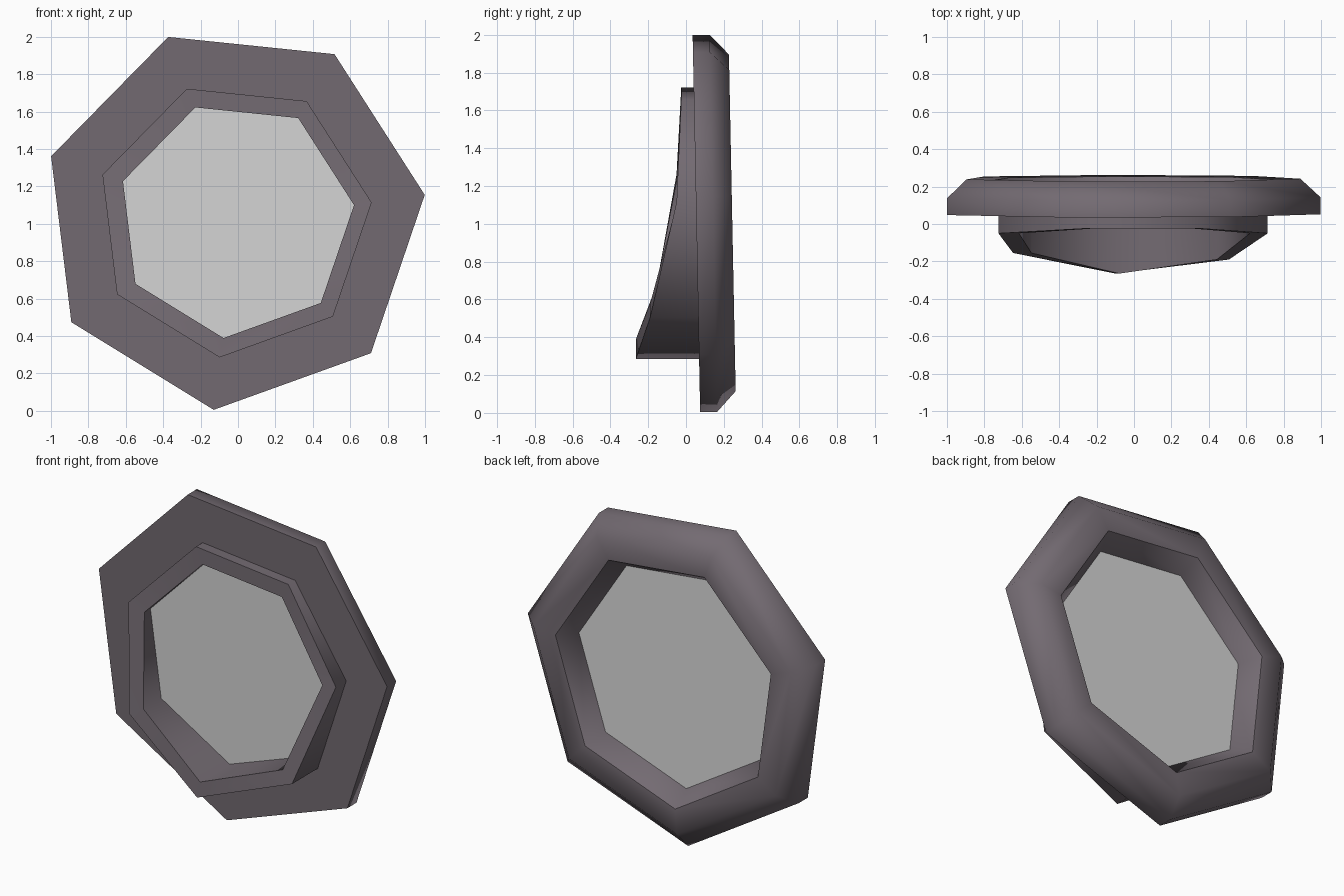
import bpy, bmesh, math

if "Cube" in bpy.data.objects:
    bpy.data.objects.remove(bpy.data.objects["Cube"])

N = 7
START = math.radians(-95.9)


def material(name, col):
    m = bpy.data.materials.new(name)
    m.diffuse_color = (*col, 1)
    m.use_nodes = True
    m.node_tree.nodes["Principled BSDF"].inputs["Base Color"].default_value = m.diffuse_color
    return m


FRAME = material("grey plum frame", (0.172, 0.146, 0.168))
GLASS = material("pale grey glass", (0.68, 0.68, 0.68))


def corner(k, r, cx, cz, depth=0.0, y=None):
    """Heptagon corner; depth is measured from the slightly tilted wall plane."""
    a = START + k * math.tau / N
    x, z = cx + r * math.cos(a), cz + r * math.sin(a)
    return (x, 0.075 - 0.02 * z + depth if y is None else y, z)


def finish(name, bm, mat):
    bmesh.ops.recalc_face_normals(bm, faces=bm.faces)
    me = bpy.data.meshes.new(name)
    bm.to_mesh(me)
    bm.free()
    me.materials.append(mat)
    ob = bpy.data.objects.new(name, me)
    bpy.context.collection.objects.link(ob)
    bpy.ops.object.select_all(action='DESELECT')
    ob.select_set(True)
    bpy.context.view_layer.objects.active = ob
    bpy.ops.object.shade_smooth_by_angle(angle=math.radians(56))
    return ob


def sweep(name, sections, mat, closed=True):
    """Bridge the cross-section at each corner to the next one."""
    bm = bmesh.new()
    rings = [[bm.verts.new(p) for p in s] for s in sections]
    m = len(rings[0])
    for k in range(N):
        a, b = rings[k], rings[(k + 1) % N]
        for j in range(m if closed else m - 1):
            i = (j + 1) % m
            bm.faces.new((a[j], a[i], b[i], b[j]))
    if not closed:  # cap both ends
        bm.faces.new([r[0] for r in rings])
        bm.faces.new([r[-1] for r in rings])
    return finish(name, bm, mat)


# main flange: flat front, rounded back
profile = [(0.69, 0), (1.03, 0), (1.03, 0.09), (0.92, 0.19), (0.77, 0.185), (0.69, 0.065)]
sweep("window_flange",
      [[corner(k, r, -0.024, 1.03, d) for r, d in profile] for k in range(N)], FRAME)

# front collar, projecting further towards the bottom
lip = [-0.265, -0.19, -0.05, -0.025, -0.025, -0.05, -0.155]
sweep("front_collar",
      [[corner(k, 0.742, -0.022, 1.024, 0.01),
        corner(k, 0.742, -0.022, 1.024, y=lip[k]),
        corner(k, 0.637, -0.012, 1.023, y=lip[k]),
        corner(k, 0.637, -0.012, 1.023, 0.01)] for k in range(N)], FRAME)

# glass pane filling the opening
sweep("glass_pane",
      [[corner(k, 0.64, -0.013, 1.023, -0.04),
        corner(k, 0.70, -0.022, 1.028, 0.065)] for k in range(N)], GLASS, closed=False)
